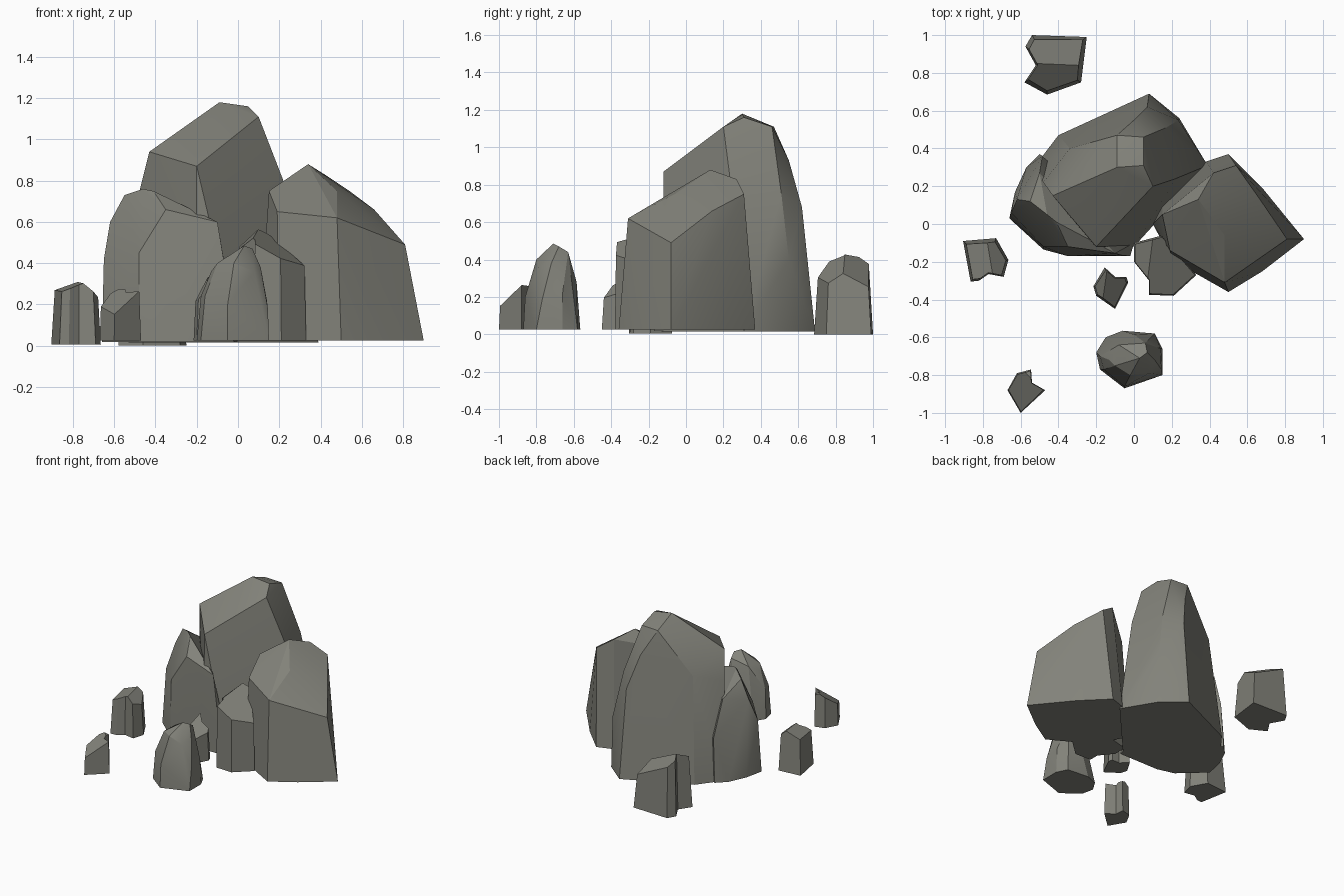
import bpy, bmesh
from math import radians
from mathutils import Vector

if "Cube" in bpy.data.objects:
    bpy.data.objects.remove(bpy.data.objects["Cube"])

stone = bpy.data.materials.new("dark_stone")
stone.diffuse_color = (.225, .225, .195, 1)
stone.use_nodes = True
stone.node_tree.nodes["Principled BSDF"].inputs["Base Color"].default_value = stone.diffuse_color


def finish(bm, name):
    bmesh.ops.dissolve_limit(bm, angle_limit=radians(3), verts=bm.verts[:], edges=bm.edges[:])
    bmesh.ops.recalc_face_normals(bm, faces=bm.faces[:])
    me = bpy.data.meshes.new(name)
    bm.to_mesh(me)
    bm.free()
    me.materials.append(stone)
    ob = bpy.data.objects.new(name, me)
    bpy.context.collection.objects.link(ob)
    bpy.ops.object.select_all(action='DESELECT')
    ob.select_set(True)
    bpy.context.view_layer.objects.active = ob
    bpy.ops.object.shade_smooth_by_angle(angle=radians(22))


def boulder(name, z0, base, upper):
    """Convex faceted rock: footprint outline plus corner points above it."""
    bm = bmesh.new()
    for x, y in base:
        bm.verts.new((x, y, z0))
    for p in upper:
        bm.verts.new(p)
    bmesh.ops.convex_hull(bm, input=bm.verts[:])
    bmesh.ops.delete(bm, geom=[v for v in bm.verts if not v.link_faces], context='VERTS')
    finish(bm, name)


def stub(name, z0, base, taper, cuts):
    """Tapered prism whose top is sliced by planes (x, y, z, slope x, slope y)."""
    h, n = 0.8, len(base)
    cx, cy = sum(p[0] for p in base) / n, sum(p[1] for p in base) / n
    s = 1 - taper * h
    bm = bmesh.new()
    lo = [bm.verts.new((x, y, z0)) for x, y in base]
    hi = [bm.verts.new((cx + (x - cx) * s, cy + (y - cy) * s, z0 + h)) for x, y in base]
    bm.faces.new(lo)
    bm.faces.new(hi)
    for i in range(n):
        j = (i + 1) % n
        bm.faces.new((lo[i], lo[j], hi[j], hi[i]))
    bmesh.ops.recalc_face_normals(bm, faces=bm.faces[:])
    for x, y, z, sx, sy in cuts:
        bmesh.ops.bisect_plane(bm, geom=bm.verts[:] + bm.edges[:] + bm.faces[:],
                               plane_co=Vector((x, y, z)),
                               plane_no=Vector((-sx, -sy, 1)).normalized(),
                               clear_outer=True)
        bmesh.ops.holes_fill(bm, edges=[e for e in bm.edges if e.is_boundary], sides=0)
    finish(bm, name)


# Tallest rock
boulder("tall_rock", 0.015,
        [(-.53, .30), (-.40, .47), (.08, .69), (.24, .56), (.39, .31), (.0, -.12), (-.20, -.13)],
        [(-.09, .30, 1.18), (.05, .31, 1.16), (.05, .46, 1.11), (-.09, .47, 1.11),
         (.10, .20, 1.11), (-.20, -.12, .87), (-.43, .15, .94), (-.48, .22, .74),
         (.07, .62, .68), (.0, .55, .93), (.22, .24, .80), (.17, .51, .75),
         (.235, .55, .40), (-.34, .40, .80)])

# Lower shoulder leaning on its front left
boulder("shoulder_rock", 0.018,
        [(-.66, .03), (-.63, .17), (-.57, .30), (-.50, .37), (-.48, -.135), (-.35, -.17),
         (-.02, -.17), (.0, -.1)],
        [(-.65, .06, .42), (-.62, .13, .60), (-.55, .12, .73), (-.46, .05, .76), (-.41, .01, .75),
         (-.10, -.155, .60), (-.07, -.165, .42), (-.35, -.12, .66), (-.48, -.12, .45),
         (-.50, .27, .62), (-.485, .36, .35)])

# Right rock
boulder("right_rock", 0.025,
        [(.90, -.08), (.68, -.25), (.50, -.36), (.20, -.19), (.10, .0), (.15, .12),
         (.38, .33), (.50, .37), (.68, .19)],
        [(.34, .13, .88), (.15, .05, .75), (.19, -.14, .65), (.48, -.31, .62), (.48, -.06, .75),
         (.81, -.08, .49), (.66, .14, .66), (.54, .31, .75), (.42, .27, .83)])

# Rounded rock in front
boulder("front_rock", 0.025,
        [(-.20, -.68), (-.18, -.77), (-.05, -.87), (.15, -.80), (.15, -.66),
         (.11, -.58), (-.06, -.565), (-.15, -.60)],
        [(-.13, -.72, .36), (-.10, -.75, .40), (.03, -.71, .485), (.07, -.68, .47),
         (-.08, -.64, .41), (-.02, -.80, .40), (.06, -.63, .44), (.11, -.72, .38),
         (.145, -.77, .18), (-.05, -.86, .20), (-.18, -.70, .24), (-.16, -.77, .24),
         (.0, -.585, .28), (.14, -.66, .22), (.08, -.79, .36)])

# Column between the big rocks
stub("column_rock", 0.025,
     [(.0, -.10), (.15, -.06), (.33, -.27), (.21, -.38), (.08, -.375), (.08, -.30), (.0, -.20)],
     .10, [(.09, -.15, .55, -.55, .28), (.09, -.15, .55, .9, .1)])

# Scattered small stones
stub("back_stone", 0.0,
     [(-.54, 1.0), (-.25, .99), (-.28, .75), (-.46, .685), (-.58, .75), (-.52, .84), (-.575, .94)],
     .4, [(-.52, .85, .43, -.48, -.45), (-.52, .85, .43, -.43, .69)])
stub("left_stone", 0.005,
     [(-.905, -.09), (-.73, -.075), (-.665, -.19), (-.69, -.28), (-.77, -.265),
      (-.82, -.30), (-.865, -.305)],
     .5, [(-.78, -.18, .30, .35, .1), (-.75, -.18, .295, -.85, -.1)])
stub("middle_stone", 0.025,
     [(-.215, -.33), (-.155, -.23), (-.10, -.28), (-.04, -.28), (-.03, -.31), (-.10, -.45), (-.20, -.38)],
     .5, [(-.14, -.27, .32, -.6, .6), (-.15, -.30, .31, 1.5, .3)])
stub("front_left_stone", 0.025,
     [(-.67, -.88), (-.62, -.79), (-.545, -.77), (-.54, -.84), (-.47, -.88), (-.60, -1.0)],
     .35, [(-.53, -.83, .27, .4, .55), (-.53, -.83, .27, -.3, -.2)])
